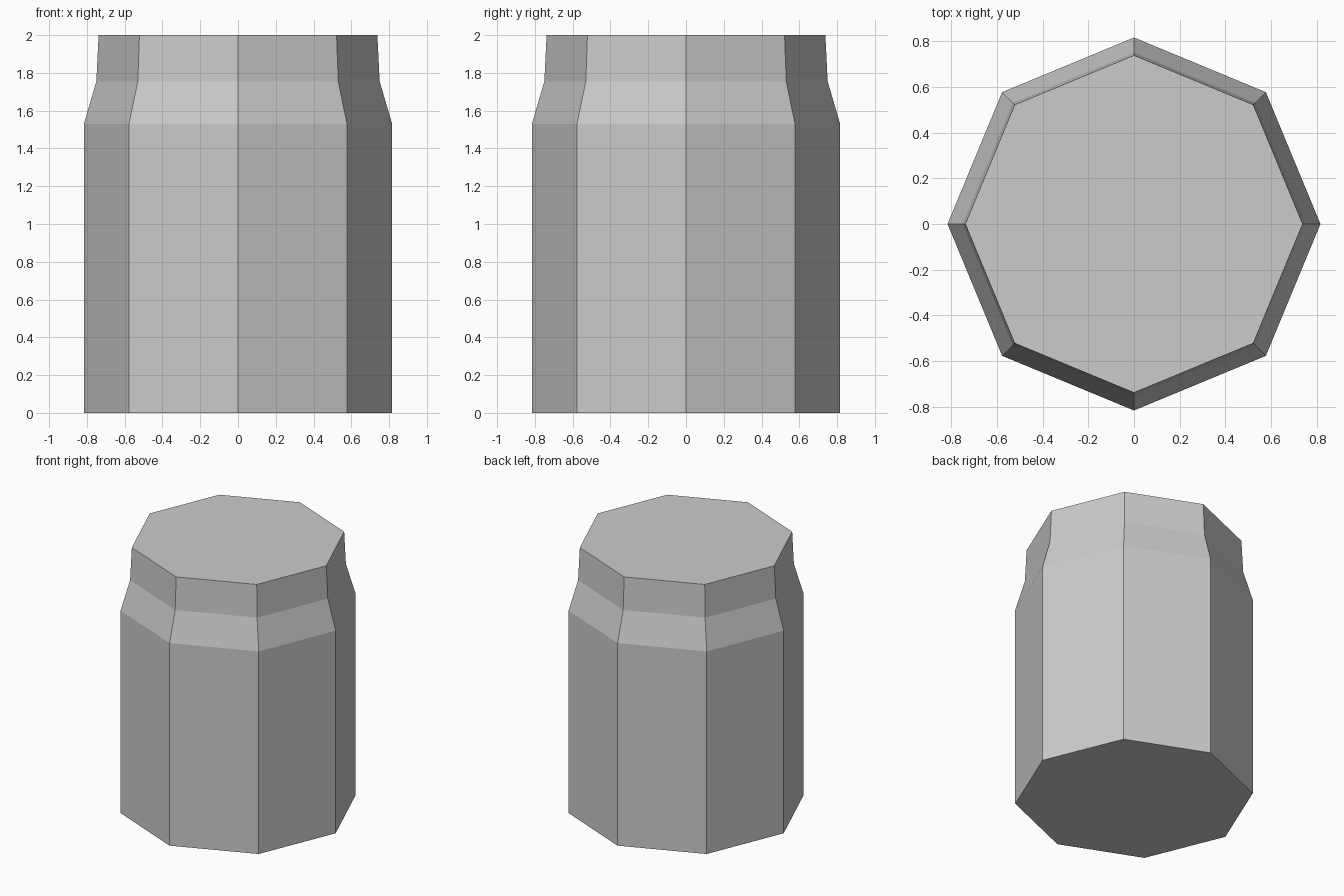
import bpy
import bmesh
from math import cos, sin, tau

SIDES = 8
# (radius, height) from the base up to the neck
PROFILE = [(0.816, 0.0), (0.816, 1.53), (0.75, 1.755), (0.738, 2.0)]

cube = bpy.data.objects.get("Cube")
if cube:
    bpy.data.objects.remove(cube, do_unlink=True)


def make_material(name, colour):
    mat = bpy.data.materials.new(name)
    mat.use_nodes = True
    mat.diffuse_color = colour
    for node in mat.node_tree.nodes:
        if node.type == "BSDF_PRINCIPLED":
            node.inputs["Base Color"].default_value = colour
    return mat


def lathe(name, profile, sides, mat):
    """Closed, flat-shaded solid of revolution with capped ends."""
    bm = bmesh.new()
    rings = [[bm.verts.new((r * cos(tau * i / sides), r * sin(tau * i / sides), z))
              for i in range(sides)] for r, z in profile]
    for low, high in zip(rings, rings[1:]):
        for i in range(sides):
            j = (i + 1) % sides
            bm.faces.new((low[i], low[j], high[j], high[i]))
    bm.faces.new(rings[0][::-1])
    bm.faces.new(rings[-1])
    mesh = bpy.data.meshes.new(name)
    bm.to_mesh(mesh)
    bm.free()
    mesh.materials.append(mat)
    obj = bpy.data.objects.new(name, mesh)
    bpy.context.collection.objects.link(obj)
    return obj


# Octagonal jar with sloped shoulder and slightly tapered neck
grey = make_material("light_grey", (0.6, 0.6, 0.6, 1.0))
lathe("jar_body", PROFILE, SIDES, grey)
